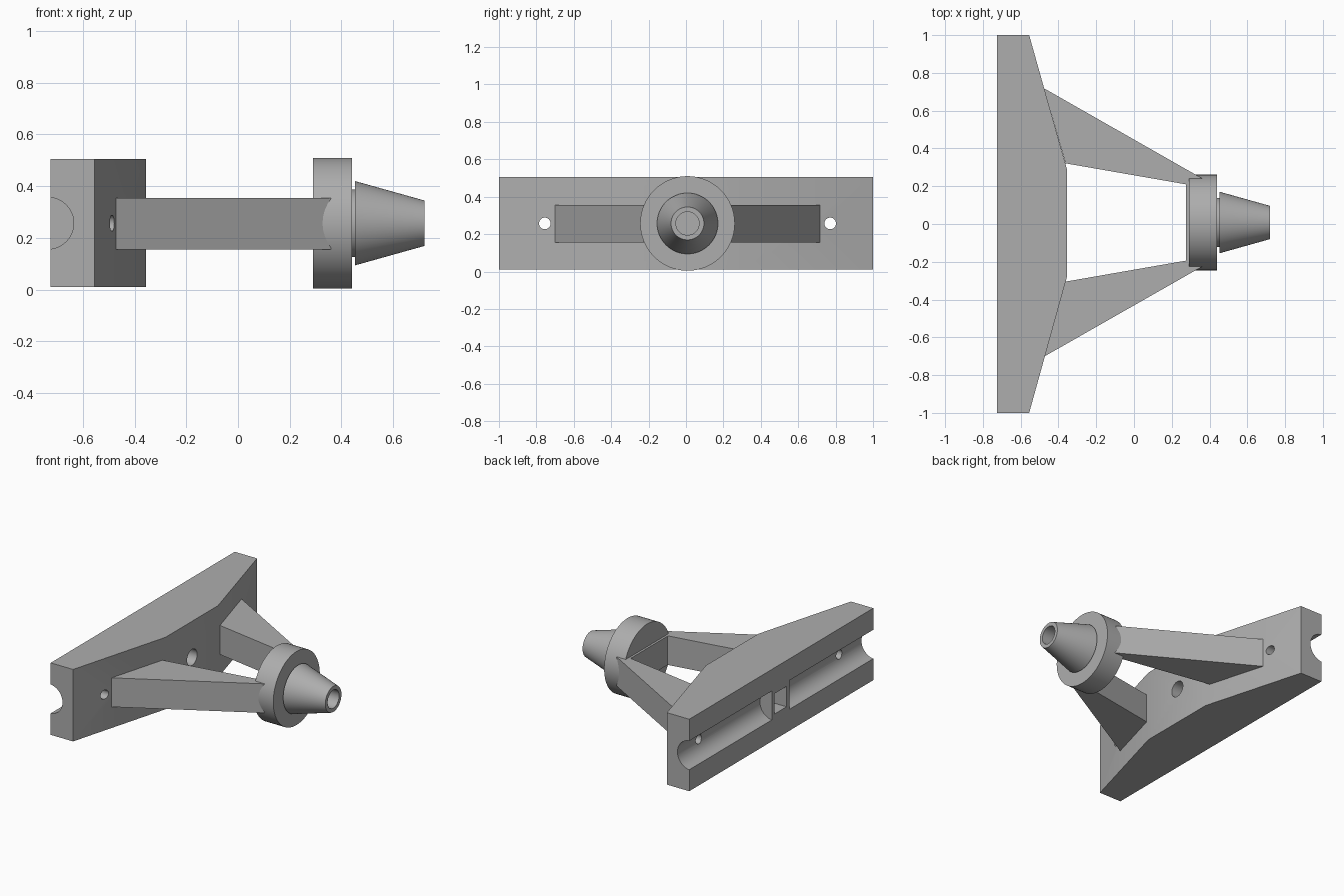
import bpy, bmesh, math
from mathutils import Matrix, Vector

if "Cube" in bpy.data.objects:
    bpy.data.objects.remove(bpy.data.objects["Cube"], do_unlink=True)

CY, CZ = 0.008, 0.257          # axis of the nozzle and holes

grey = bpy.data.materials.new("plain grey")
grey.use_nodes = True
grey.diffuse_color = (0.42, 0.42, 0.42, 1)
grey.node_tree.nodes["Principled BSDF"].inputs["Base Color"].default_value = (0.42, 0.42, 0.42, 1)


def finish(name, bm):
    bmesh.ops.recalc_face_normals(bm, faces=bm.faces)
    mesh = bpy.data.meshes.new(name)
    bm.to_mesh(mesh)
    bm.free()
    mesh.materials.append(grey)
    obj = bpy.data.objects.new(name, mesh)
    bpy.context.collection.objects.link(obj)
    return obj


def prism(name, outline, z0, z1):
    """Extrude a plan outline upwards."""
    bm = bmesh.new()
    face = bm.faces.new([bm.verts.new((x, y, z0)) for x, y in outline])
    top = bmesh.ops.extrude_face_region(bm, geom=[face])["geom"]
    bmesh.ops.translate(bm, vec=(0, 0, z1 - z0),
                        verts=[v for v in top if isinstance(v, bmesh.types.BMVert)])
    return finish(name, bm)


def lathe(name, profile, steps=64):
    """Spin (x, radius) points around the nozzle axis."""
    bm = bmesh.new()
    verts = [bm.verts.new((x, CY, CZ + r)) for x, r in profile]
    edges = [bm.edges.new(pair) for pair in zip(verts, verts[1:])]
    bmesh.ops.spin(bm, geom=verts + edges, cent=(0, CY, CZ), axis=(1, 0, 0),
                   angle=math.tau, steps=steps)
    bmesh.ops.remove_doubles(bm, verts=bm.verts, dist=0.0005)
    return finish(name, bm)


def rod(name, centre, axis, radius, length):
    bm = bmesh.new()
    turn = Vector((0, 0, 1)).rotation_difference(Vector(axis)).to_matrix().to_4x4()
    bmesh.ops.create_cone(bm, cap_ends=True, segments=48, radius1=radius, radius2=radius,
                          depth=length, matrix=Matrix.Translation(centre) @ turn)
    return finish(name, bm)


def cut(target, cutters):
    for c in cutters:
        c.hide_render = True
        mod = target.modifiers.new("cut", "BOOLEAN")
        mod.operation, mod.solver, mod.object = "DIFFERENCE", "EXACT", c
    bpy.context.view_layer.update()
    graph = bpy.context.evaluated_depsgraph_get()
    mesh = bpy.data.meshes.new_from_object(target.evaluated_get(graph))
    target.modifiers.clear()
    target.data = mesh
    for c in cutters:
        bpy.data.objects.remove(c, do_unlink=True)


def smooth(obj):
    bpy.ops.object.select_all(action="DESELECT")
    obj.select_set(True)
    bpy.context.view_layer.objects.active = obj
    bpy.ops.object.shade_smooth_by_angle(angle=math.radians(30))


# Tapered mounting bar with rear channel, screw holes and centre pocket
base = prism("mounting_bar", [(-0.725, -1), (-0.555, -1), (-0.355, -0.28), (-0.355, 0.29),
                              (-0.555, 1), (-0.725, 1)], 0.01, 0.505)
cutters = [rod("centre_hole", (-0.5, CY, CZ), (1, 0, 0), 0.055, 1),
           prism("pocket", [(-0.8, CY - 0.065), (-0.63, CY - 0.065),
                            (-0.63, CY + 0.065), (-0.8, CY + 0.065)], CZ - 0.07, CZ + 0.07)]
for side in (1, -1):
    cutters.append(rod("channel", (-0.735, CY + side * 0.595, CZ), (0, 1, 0), 0.1, 1))
    cutters.append(rod("screw_hole", (-0.5, CY + side * 0.763, CZ), (1, 0, 0), 0.031, 1))
cut(base, cutters)
smooth(base)

# Two tapering arms and the crosspiece joining them
for side, name in ((1, "left_arm"), (-1, "right_arm")):
    prism(name, [(x, CY + side * y) for x, y in
                 ((-0.476, 0.71), (0.36, 0.234), (0.36, 0.15), (0.275, 0.202), (-0.362, 0.313))],
          0.155, 0.355)
prism("crosspiece", [(0.275, CY - 0.202), (0.3, CY - 0.202), (0.3, CY + 0.202),
                     (0.275, CY + 0.202)], 0.156, 0.354)

# Collar disc and hollow conical nozzle
smooth(lathe("collar", [(0.29, 0), (0.29, 0.253), (0.44, 0.253), (0.44, 0)]))
smooth(lathe("nozzle", [(0.43, 0), (0.43, 0.13), (0.452, 0.13), (0.452, 0.163),
                        (0.72, 0.088), (0.72, 0.062), (0.47, 0.062), (0.47, 0)]))
